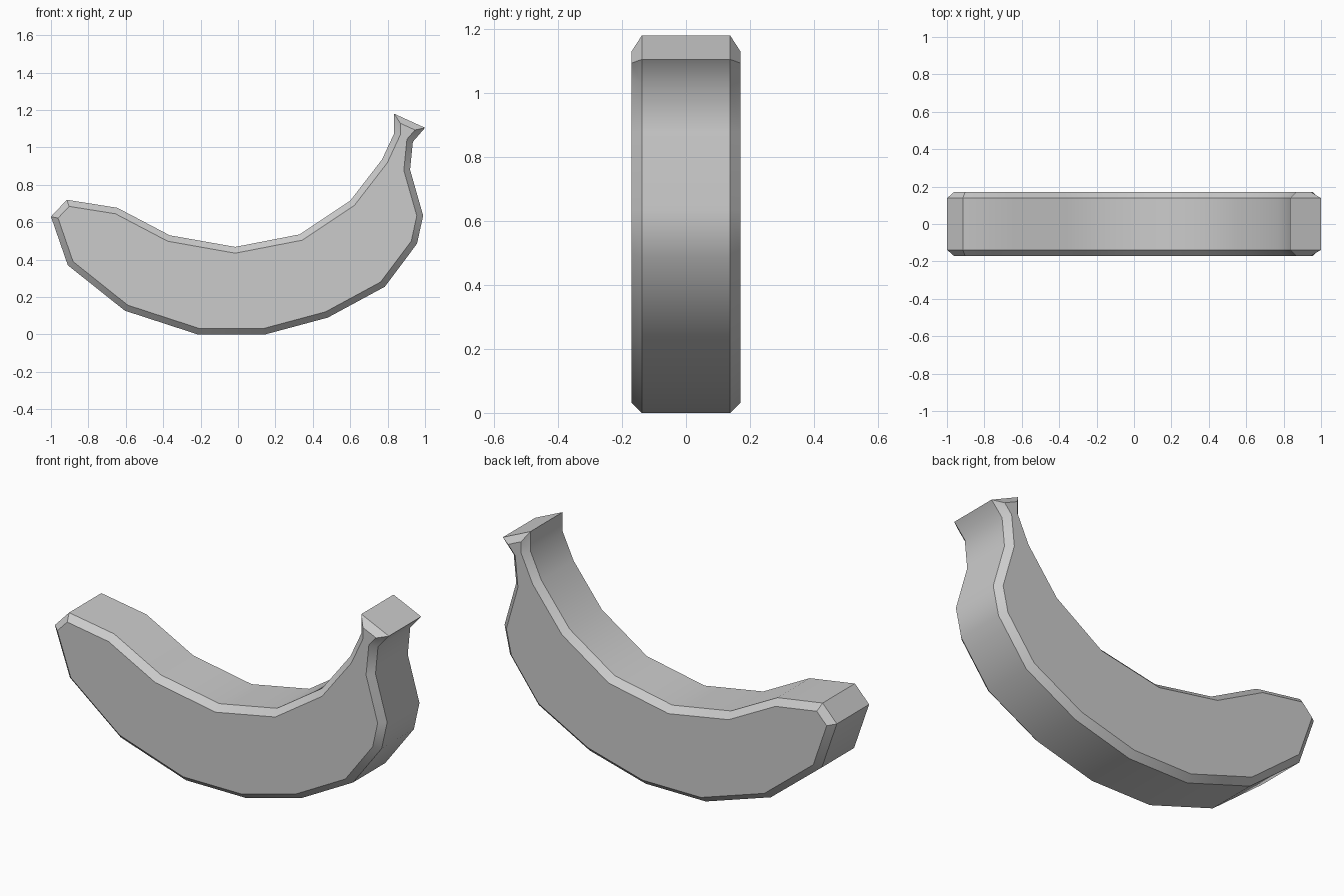
import bpy, bmesh
from mathutils import Vector

if "Cube" in bpy.data.objects:
    bpy.data.objects.remove(bpy.data.objects["Cube"])

HALF = 0.171    # half thickness
BEVEL = 0.033   # chamfer width

# Side outline in x, z, clockwise from the blunt tip
outline = [Vector(p) for p in (
    (-1.0, .63), (-.915, .72), (-.645, .677), (-.365, .53), (-.015, .468),
    (.33, .535), (.6, .715), (.77, .935), (.835, 1.075), (.835, 1.18),
    (1.0, 1.105), (.935, 1.03), (.92, .88), (.99, .635), (.957, .485),
    (.785, .255), (.48, .09), (.145, 0), (-.215, 0), (-.605, .127), (-.91, .37))]


def inset(points, d):
    """Mitred inward offset of a clockwise outline."""
    result = []
    for i, p in enumerate(points):
        a = (p - points[i - 1]).normalized()
        b = (points[(i + 1) % len(points)] - p).normalized()
        na, nb = Vector((a.y, -a.x)), Vector((b.y, -b.x))
        result.append(p + (na + nb) * d / (1 + na.dot(nb)))
    return result


# Fruit: chamfered slab made of four matching rings and two flat caps
bm = bmesh.new()
inner = inset(outline, BEVEL)
sections = ((inner, -HALF), (outline, BEVEL - HALF),
            (outline, HALF - BEVEL), (inner, HALF))
rings = [[bm.verts.new((p.x, y, p.y)) for p in pts] for pts, y in sections]
n = len(outline)
for r, s in zip(rings, rings[1:]):
    for i in range(n):
        j = (i + 1) % n
        bm.faces.new((r[i], r[j], s[j], s[i]))
bm.faces.new(rings[0])
bm.faces.new(rings[-1])
bmesh.ops.recalc_face_normals(bm, faces=bm.faces)

mesh = bpy.data.meshes.new("banana")
bm.to_mesh(mesh)
bm.free()
banana = bpy.data.objects.new("banana", mesh)
bpy.context.collection.objects.link(banana)

# Smooth around the rim, crisp at the chamfers and tips
bpy.context.view_layer.objects.active = banana
banana.select_set(True)
bpy.ops.object.shade_smooth_by_angle(angle=0.62)
